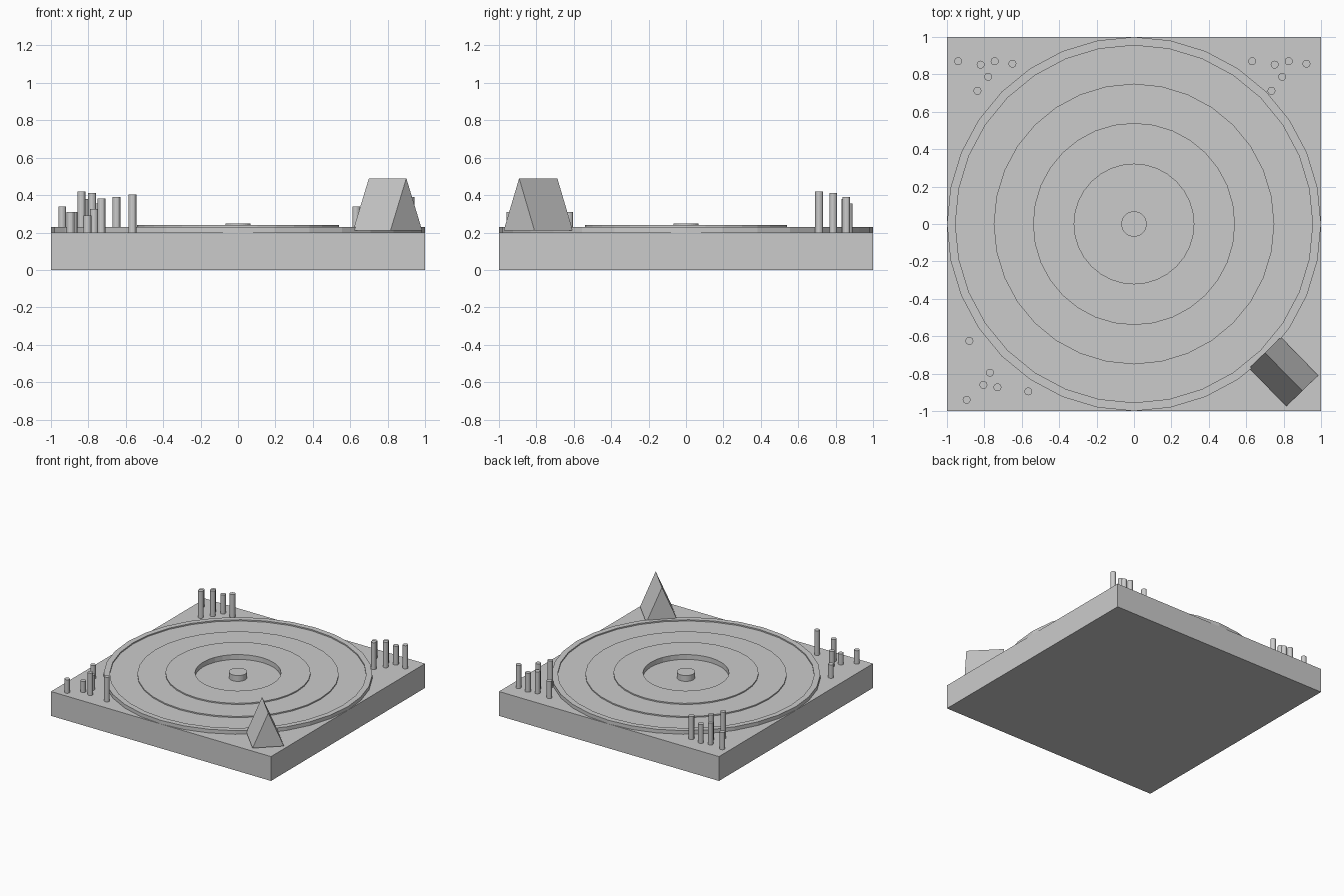
import bpy, bmesh
from math import sin, cos, pi

if "Cube" in bpy.data.objects:
    bpy.data.objects.remove(bpy.data.objects["Cube"])


def make_object(name, bm):
    bmesh.ops.recalc_face_normals(bm, faces=bm.faces)
    mesh = bpy.data.meshes.new(name)
    bm.to_mesh(mesh)
    bm.free()
    obj = bpy.data.objects.new(name, mesh)
    bpy.context.collection.objects.link(obj)
    return obj


def box(name, size, centre):
    bm = bmesh.new()
    bmesh.ops.create_cube(bm, size=1)
    bmesh.ops.scale(bm, vec=size, verts=bm.verts)
    bmesh.ops.translate(bm, vec=centre, verts=bm.verts)
    return make_object(name, bm)


def cylinder(name, x, y, radius, bottom, top, sides):
    bm = bmesh.new()
    bmesh.ops.create_cone(bm, cap_ends=True, segments=sides, radius1=radius,
                          radius2=radius, depth=top - bottom)
    bmesh.ops.translate(bm, vec=(x, y, (top + bottom) / 2), verts=bm.verts)
    return make_object(name, bm)


def lathe(name, profile, sides):
    bm = bmesh.new()
    rings = [[bm.verts.new((r * cos(2 * pi * i / sides), r * sin(2 * pi * i / sides), z))
              for i in range(sides)] for r, z in profile]
    for a, b in zip(rings, rings[1:]):
        for i in range(sides):
            j = (i + 1) % sides
            bm.faces.new((a[i], a[j], b[j], b[i]))
    obj = make_object(name, bm)
    return obj


BASE_TOP = 0.2

# Square base slab
box("base", (2, 2, BASE_TOP), (0, 0, BASE_TOP / 2))

# Stepped round platform with raised rim and open centre
lathe("stepped_rings", [(1.0, 0.2), (1.0, 0.23), (0.955, 0.23), (0.955, 0.22),
                        (0.75, 0.22), (0.75, 0.23), (0.54, 0.23), (0.54, 0.24),
                        (0.32, 0.24), (0.32, 0.2)], 32)

# Small hub in the middle of the recess
cylinder("centre_hub", 0, 0, 0.068, BASE_TOP, 0.248, 32)

# Back post cluster, repeated on both back corners
back_posts = [(-0.94, 0.87, 0.34), (-0.82, 0.852, 0.38), (-0.745, 0.87, 0.355),
              (-0.65, 0.857, 0.39), (-0.78, 0.787, 0.41), (-0.837, 0.712, 0.42)]
for side, shift in (("left", 0), ("right", 1.572)):
    for x, y, top in back_posts:
        cylinder("back_post_" + side, x + shift, y, 0.021, BASE_TOP, top, 16)

# Front left post cluster
front_posts = [(-0.88, -0.625, 0.31), (-0.77, -0.795, 0.325), (-0.805, -0.86, 0.29),
               (-0.73, -0.873, 0.383), (-0.895, -0.94, 0.31), (-0.565, -0.895, 0.402)]
for x, y, top in front_posts:
    cylinder("front_post", x, y, 0.021, BASE_TOP, top, 16)

# Tent-shaped prism turned to the diagonal at the front right corner
bm = bmesh.new()
ends = [[bm.verts.new(p) for p in tri] for tri in (
    ((0.615, -0.77, 0.21), (0.785, -0.605, 0.21), (0.70, -0.688, 0.49)),
    ((0.815, -0.975, 0.21), (0.985, -0.81, 0.21), (0.90, -0.892, 0.49)))]
for tri in ends:
    bm.faces.new(tri)
for i in range(3):
    j = (i + 1) % 3
    bm.faces.new((ends[0][i], ends[0][j], ends[1][j], ends[1][i]))
make_object("corner_tent", bm)
